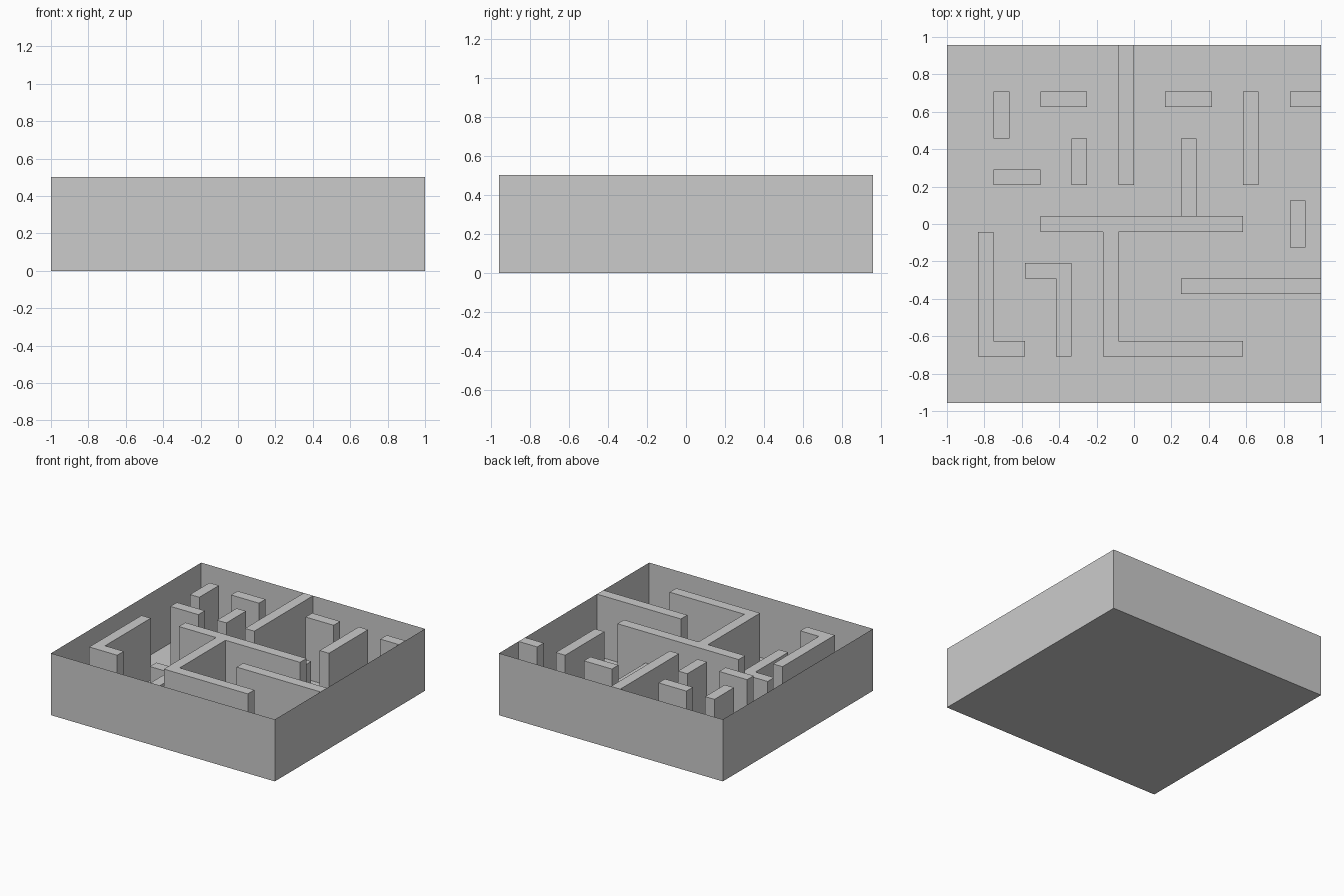
import bpy
import bmesh

if "Cube" in bpy.data.objects:
    bpy.data.objects.remove(bpy.data.objects["Cube"])

U = 1 / 12            # grid cell; the tray is 24 x 23 cells
NX, NY = 24, 23
TALL, LOW = 0.5, 0.25


def make_object(name, outline, height, top=False, bottom=False):
    """Upright prism over an anticlockwise outline given in grid cells."""
    bm = bmesh.new()
    pts = [((x - NX / 2) * U, (y - NY / 2) * U) for x, y in outline]
    lo = [bm.verts.new((x, y, 0)) for x, y in pts]
    hi = [bm.verts.new((x, y, height)) for x, y in pts]
    n = len(pts)
    for i in range(n):
        j = (i + 1) % n
        bm.faces.new((lo[i], lo[j], hi[j], hi[i]))
    if top:
        bm.faces.new(hi)
    if bottom:
        bm.faces.new(lo[::-1])
    mesh = bpy.data.meshes.new(name)
    bm.to_mesh(mesh)
    bm.free()
    obj = bpy.data.objects.new(name, mesh)
    bpy.context.collection.objects.link(obj)
    return obj


def rect(x0, y0, x1, y1):
    return [(x0, y0), (x1, y0), (x1, y1), (x0, y1)]


# Open tray: thin floor and outer walls
make_object("tray", rect(0, 0, NX, NY), TALL, bottom=True)

# Bent maze walls
make_object("left_corner_wall",
            [(2, 3), (5, 3), (5, 4), (3, 4), (3, 11), (2, 11)], TALL, top=True)
make_object("low_corner_wall",
            [(5, 8), (7, 8), (7, 3), (8, 3), (8, 9), (5, 9)], LOW, top=True)
make_object("central_wall",
            [(6, 11), (10, 11), (10, 3), (19, 3), (19, 4), (11, 4),
             (11, 11), (19, 11), (19, 12), (6, 12)], TALL, top=True)

# Straight maze walls
straight = {
    "back_divider": (11, 14, 12, 23, TALL),
    "right_divider": (15, 7, 24, 8, TALL),
    "back_left_post_wall": (3, 17, 4, 20, TALL),
    "back_left_cross_wall": (6, 19, 9, 20, TALL),
    "left_cross_wall": (3, 14, 6, 15, TALL),
    "left_short_wall": (8, 14, 9, 17, TALL),
    "back_right_cross_wall": (14, 19, 17, 20, TALL),
    "right_long_wall": (19, 14, 20, 20, TALL),
    "right_edge_stub": (22, 19, 24, 20, TALL),
    "low_stub_wall": (15, 12, 16, 17, LOW),
    "low_right_wall": (22, 10, 23, 13, LOW),
}
for name, (x0, y0, x1, y1, h) in straight.items():
    make_object(name, rect(x0, y0, x1, y1), h, top=True)
